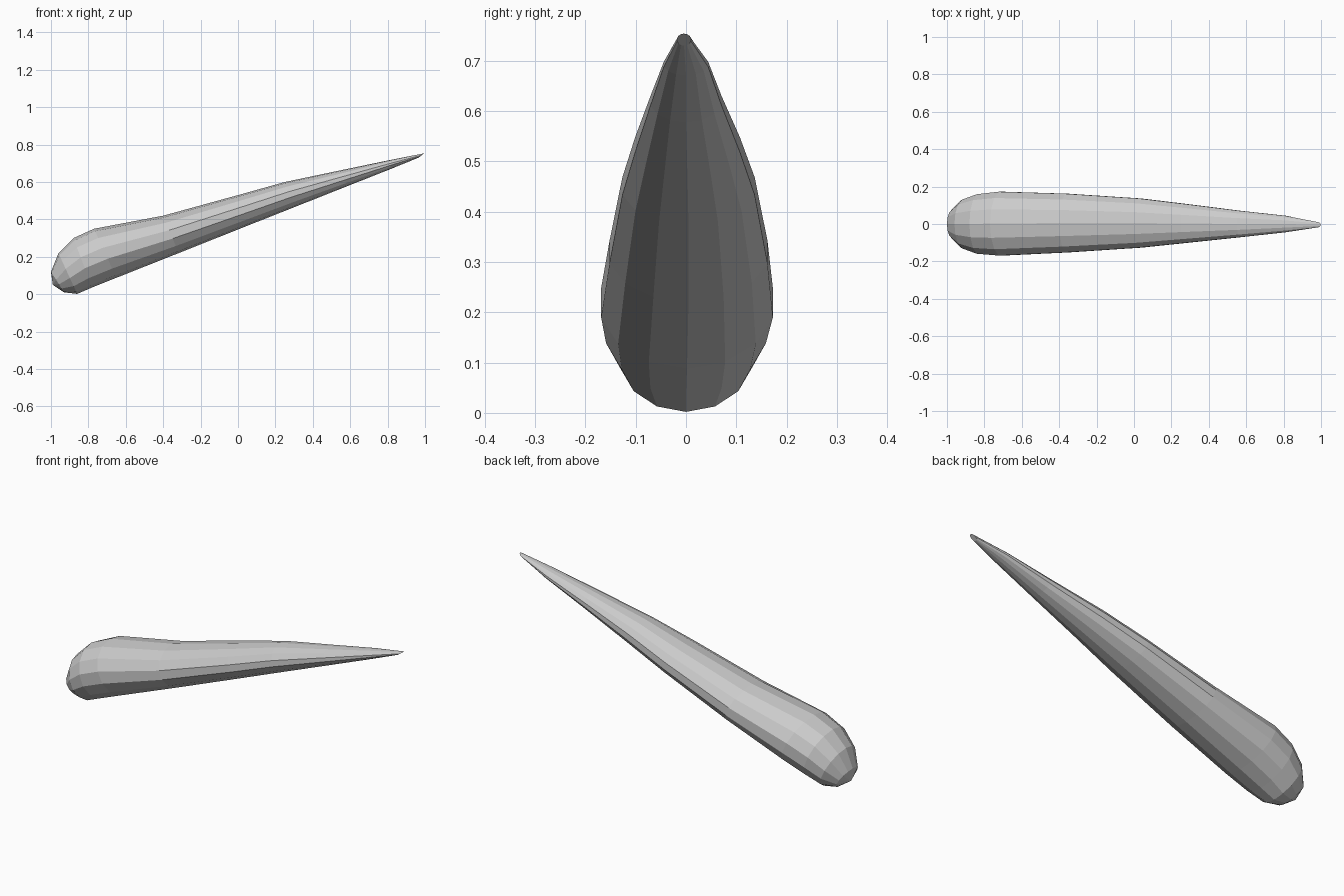
import bpy, bmesh, math

if "Cube" in bpy.data.objects:
    bpy.data.objects.remove(bpy.data.objects["Cube"])

SIDES = 14
# Each ring: upper x, upper z, lower x, lower z, half width, y offset
RINGS = [
    (-1.00, 0.12, -0.93, 0.010, 0.080, 0.00),
    (-0.96, 0.22, -0.86, 0.002, 0.132, 0.00),
    (-0.88, 0.30, -0.78, 0.036, 0.162, 0.00),
    (-0.77, 0.35, -0.65, 0.088, 0.174, 0.002),
    (-0.40, 0.42, -0.317, 0.220, 0.160, 0.005),
    (0.00, 0.53, 0.065, 0.372, 0.134, 0.005),
    (0.25, 0.60, 0.305, 0.467, 0.106, 0.003),
    (0.55, 0.663, 0.585, 0.578, 0.072, 0.00),
    (0.80, 0.715, 0.82, 0.671, 0.045, 0.00),
    (0.998, 0.754, 0.965, 0.730, 0.014, -0.004),
]

bm = bmesh.new()


def add_ring(tx, tz, bx, bz, w, oy):
    cx, cz = (tx + bx) / 2, (tz + bz) / 2
    ux, uz = (tx - bx) / 2, (tz - bz) / 2
    w /= math.cos(math.pi / SIDES / 2)
    verts = []
    for i in range(SIDES):
        a = 2 * math.pi * i / SIDES
        c, s = math.cos(a), math.sin(a)
        verts.append(bm.verts.new((cx + ux * c, oy + w * s, cz + uz * c)))
    return verts


# Tapered body lofted through the rings
loops = [add_ring(*r) for r in RINGS]
for a, b in zip(loops, loops[1:]):
    for i in range(SIDES):
        j = (i + 1) % SIDES
        bm.faces.new((a[i], a[j], b[j], b[i]))

# Blunt rounded end and narrow tip
pole = bm.verts.new((-0.99, 0, 0.05))
for i in range(SIDES):
    bm.faces.new((pole, loops[0][(i + 1) % SIDES], loops[0][i]))
bm.faces.new(loops[-1])

bmesh.ops.recalc_face_normals(bm, faces=bm.faces)
mesh = bpy.data.meshes.new("tapered_body")
bm.to_mesh(mesh)
bm.free()
body = bpy.data.objects.new("tapered_body", mesh)
bpy.context.collection.objects.link(body)
